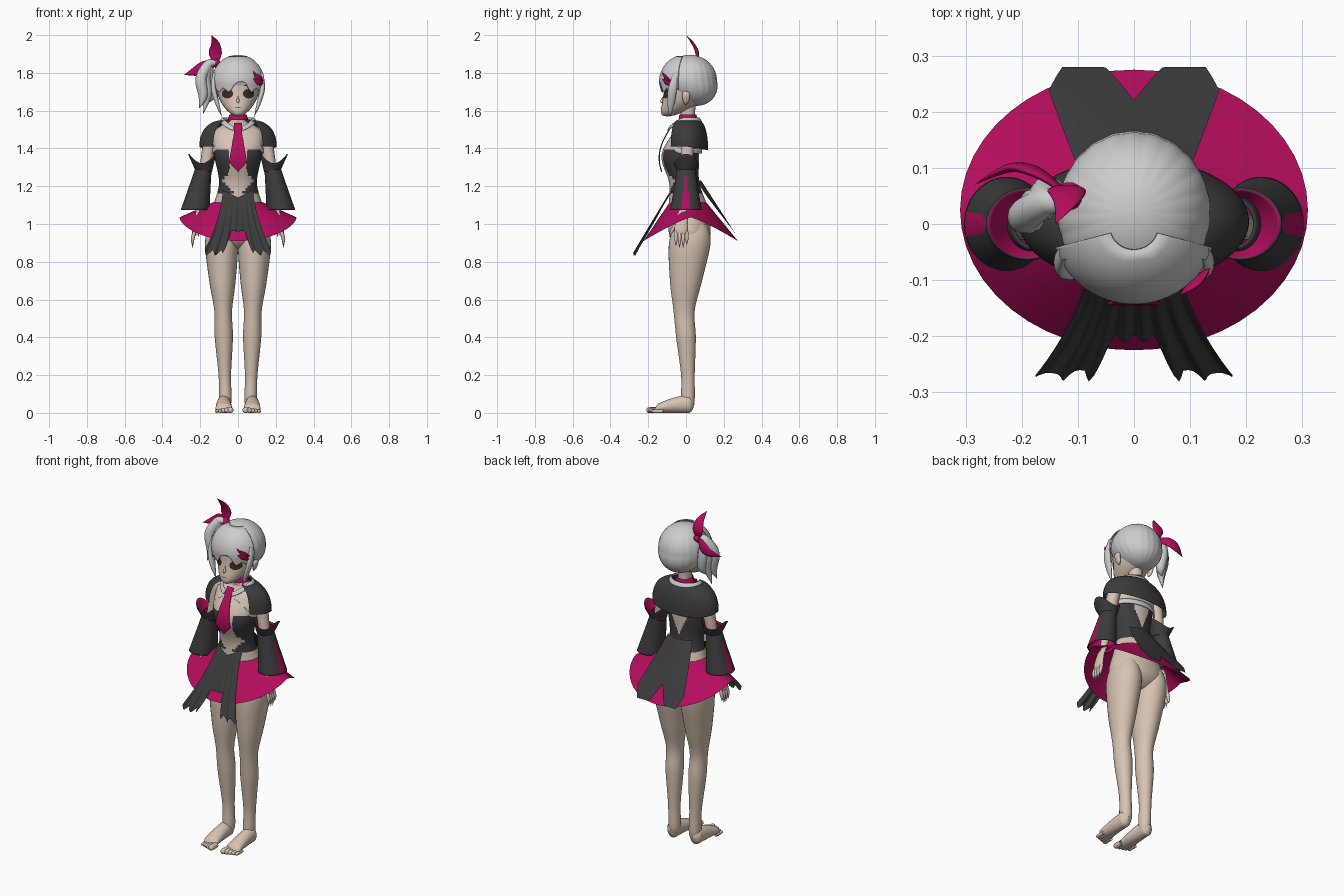
import bpy
from math import sin, cos, pi, sqrt, exp, radians
from mathutils import Vector

default_cube = bpy.data.objects.get("Cube")
if default_cube:
    bpy.data.objects.remove(default_cube)


def material(name, *colour):
    mat = bpy.data.materials.new(name)
    mat.use_nodes = True
    mat.diffuse_color = (*colour, 1)
    shader = mat.node_tree.nodes["Principled BSDF"]
    shader.inputs["Base Color"].default_value = (*colour, 1)
    return mat


skin = material("skin", .68, .55, .45)
silver = material("silver hair", .62, .61, .61)
trim = material("pale trim", .6, .6, .6)
black = material("black cloth", .045, .045, .045)
pink = material("magenta cloth", .46, .004, .11)
dark = material("dark eye", .04, .025, .025)
lips = material("lip", .25, .1, .1)


def spline(points, t):
    """Smooth curve through tuples, t from 0 to 1."""
    last = len(points) - 1
    t = min(max(t, 0), 1) * last
    start = min(int(t), last - 1)
    f = t - start
    before, a, b, after = (Vector(points[min(max(start + k, 0), last)]) for k in (-1, 0, 1, 2))
    enter, leave = (b - before) / 2, (after - a) / 2
    rise = b - a
    return a + f * (enter + f * (3 * rise - 2 * enter - leave + f * (enter + leave - 2 * rise)))


def sheet(name, shape, columns, rows, mats, closed=False, mirror=False, thick=0, rule=None):
    """Grid surface: u runs counter-clockwise, v runs downward."""
    across = columns if closed else columns + 1
    verts = [shape(i / columns, j / rows) for j in range(rows + 1) for i in range(across)]
    faces = []
    for j in range(rows):
        for i in range(columns):
            following = (i + 1) % across
            top, low = j * across, (j + 1) * across
            faces.append((top + i, low + i, low + following, top + following))
    mesh = bpy.data.meshes.new(name)
    mesh.from_pydata(verts, [], faces)
    for mat in mats:
        mesh.materials.append(mat)
    for face in mesh.polygons:
        face.use_smooth = True
        if rule:
            face.material_index = rule(face.center)
    obj = bpy.data.objects.new(name, mesh)
    bpy.context.collection.objects.link(obj)
    if mirror:
        obj.modifiers.new("mirror", 'MIRROR').use_mirror_merge = False
    if thick:
        solid = obj.modifiers.new("thickness", 'SOLIDIFY')
        solid.thickness = thick
        solid.material_offset = len(mats) - 1


def loft(name, rings, mats, columns=32, centre=lambda z: 0, **options):
    """Stacked ellipses, each given as z, y, x radius, y radius."""
    def shape(u, v):
        z, y, wide, deep = spline(rings, v)
        angle = 2 * pi * u
        return centre(z) + wide * cos(angle), y + deep * sin(angle), z
    sheet(name, shape, columns, 8 * (len(rings) - 1), mats, closed=True, **options)


def tube(name, path, mat, flat=1, ref=(0, 1, 0), mirror=False):
    """Tapered oval tube along points given as x, y, z, radius."""
    step = .01

    def shape(u, v):
        *place, radius = spline(path, v)
        ahead = (spline(path, v + step) - spline(path, v - step)).to_3d()
        side = ahead.cross(Vector(ref)).normalized()
        front = side.cross(ahead).normalized()
        angle = 2 * pi * u
        return Vector(place) + radius * (side * cos(angle) + front * flat * sin(angle))
    sheet(name, shape, 14, 8 * (len(path) - 1), [mat], closed=True, mirror=mirror)


# Torso with painted bodice
def bodice(p):
    if p.y < -.02:
        gap = max(.085 - abs(p.z - 1.23), .045 * (p.z > 1.23))
    else:
        gap = .4 * (p.z - 1.24)
    return int(1.16 < p.z < 1.4 and abs(p.x) > gap)


torso = [(1.64, .01, .04, .04), (1.55, .01, .04, .04), (1.52, .02, .09, .05), (1.48, 0, .13, .07),
         (1.36, -.03, .125, .1), (1.22, -.01, .1, .08), (1.1, .01, .13, .1),
         (.95, .02, .17, .11), (.88, .02, .1, .06), (.87, .02, 0, 0)]
loft("torso", torso, [skin, black], columns=96, rule=bodice)

# Legs, feet and toes
legs = [(1, .03, .06, .08), (.9, .02, .087, .11), (.7, 0, .07, .085), (.54, -.01, .047, .056),
        (.4, 0, .048, .052), (.2, .01, .033, .036), (.07, .01, .033, .036), (.02, .01, .02, .02)]
loft("legs", legs, [skin], centre=lambda z: .065 + .025 * z, mirror=True)


def foot(u, v):
    angle, heel = 2 * pi * u, sqrt(min(1, 8 * v))
    toe = sqrt(min(1, 8 * (1 - v)))
    height = .048 * heel * toe * (1 - .65 * v * v)
    return (.075 - (.034 + .012 * v) * heel * toe * cos(angle), .045 - .22 * v,
            .05 - .03 * v + height * (sin(angle) - .1)  if v < .1 else height * (1 + sin(angle)))


sheet("feet", foot, 24, 24, [skin], closed=True, mirror=True)
for i in range(5):
    size = .015 - .0015 * i
    x, y = .04 + .018 * i, -.2 + .007 * i
    tube("toes", [(x, y + .05, size, size), (x, y, size, size), (x, y - .01, size, 0)],
         skin, ref=(0, 0, 1), mirror=True)

# Arms and hands
tube("arms", [(.11, .01, 1.49, .02), (.14, .01, 1.47, .036), (.18, 0, 1.25, .028),
              (.21, -.01, 1.06, .018)], skin, mirror=True)
tube("palms", [(.21, -.01, 1.07, .01), (.22, -.02, 1.03, .012), (.23, -.025, .97, .014),
               (.23, -.025, .94, .01)], skin, flat=2.6, mirror=True)
for i in range(4):
    y = -.053 + .019 * i
    tip = (.88, .87, .87, .89)[i]
    tube("fingers", [(.23, y, .96, .009), (.24, y, .92, .009), (.24, y, tip, 0)], skin, mirror=True)
tube("thumbs", [(.22, -.04, 1, .01), (.21, -.07, .97, .01), (.21, -.09, .93, 0)], skin, mirror=True)


# Bell sleeves with a magenta gore and lining
def gore(p):
    depth = 1.25 - p.z
    return int(depth > 0 and p.x > .2 and abs(p.y) < .005 + .1 * depth)


loft("sleeves", [(1.32, 0, .04, .045), (1.2, 0, .057, .062), (1.075, 0, .076, .084)], [black, pink],
     columns=48, centre=lambda z: .178 + .2 * (1.32 - z), mirror=True, thick=.006, rule=gore)


# Flared points on the upper sleeves
def cuff(u, v):
    angle, flare = 2 * pi * u, 1 - v
    rise = .045 + .05 * cos(angle) ** 2
    return (.18 + .01 * flare + (.042 + .032 * flare) * cos(angle),
            (.045 + .02 * flare) * sin(angle), 1.275 + rise * flare)


sheet("sleeve_cuffs", cuff, 32, 8, [black, pink], closed=True, mirror=True, thick=.005)


# Skirt and its front and back panels
def skirt(u, v):
    angle = 2 * pi * u
    low = 1.035 - .125 * abs(sin(angle)) ** 1.2
    return ((.12 + .19 * v) * cos(angle), .01 + .015 * v + (.093 + .157 * v) * sin(angle),
            1.12 + (low - 1.12) * v)


sheet("skirt", skirt, 48, 10, [pink], closed=True)


def front_panel(u, v):
    side = 2 * u - 1
    tail = min(1, max(0, 7 * abs(side) - 2))
    v *= .58 + .42 * tail - .2 * tail * abs(4 * abs(side) % 1 - .5)
    x = side * (.08 + .03 * v + .085 * v * v)
    top = 1.14 + .04 * abs(side)
    fold = .01 * v * cos(side * 22)
    return x, -.1 - .18 * v + 5 * x * x * (1 - v) ** 2 + fold, top + (.83 - top) * v


def back_panel(u, v):
    side = 1 - 2 * u
    v *= min(1, .7 + abs(side), 1.6 - .8 * abs(side))
    x = side * (.08 + .09 * v)
    return x, .08 + .2 * v - 4 * x * x * (1 - v) ** 2, 1.23 - .31 * v


sheet("front_panel", front_panel, 60, 16, [black])
sheet("back_panel", back_panel, 48, 12, [black])


# Capelet, collar and pale chest strap
def capelet(u, v):
    angle, spread = radians(-50 + 280 * u), sin(v * pi / 2)
    return ((.08 + .125 * spread) * cos(angle), .005 + (.065 + .047 * spread) * sin(angle),
            1.55 - .14 * v * v - .02 * v * max(0, sin(angle)))


def collar(u, v):
    angle = radians(-75 + 330 * u)
    front = max(0, -sin(angle))
    return ((.084 + .016 * v) * cos(angle), (.07 + .014 * v + .02 * front) * sin(angle),
            1.565 - .022 * v - .05 * front ** 2)


def strap(u, v):
    angle = 2 * pi * u
    front = max(0, -sin(angle)) ** 2
    return .135 * cos(angle), -.02 + (.105 - .05 * front) * sin(angle), 1.4 - .028 * v + .075 * front


sheet("capelet", capelet, 48, 14, [black])
sheet("collar_trim", collar, 48, 3, [trim], thick=.006)
sheet("chest_strap", strap, 64, 3, [trim], closed=True, thick=.004)
loft("choker", [(1.58, .01, .045, .045), (1.55, .01, .055, .05)], [pink])


# Necktie with a wider knot
def tie(u, v):
    blade = min(.012 + .045 * v, .24 * (1 - v))
    half = max(blade, .022 * (v < .18))
    return half * (2 * u - 1), -.07 - .075 * sin(2.2 * v), 1.535 - .26 * v


sheet("necktie", tie, 8, 32, [pink], thick=.006)


# Head narrowing toward a forward chin
def head_slice(z):
    level = min(1, max(-1, (z - 1.725) / .155))
    jaw, radius = max(0, -level) ** 2, sqrt(1 - level * level)
    return -.1 * jaw, .112 * radius * (1 - .2 * jaw), .115 * radius


def head(u, v):
    angle, z = 2 * pi * u, 1.725 + .155 * cos(pi * v)
    y, wide, deep = head_slice(z)
    return wide * cos(angle), y + deep * sin(angle), z


sheet("head", head, 32, 32, [skin], closed=True)
tube("nose", [(0, -.12, 1.68, 0), (0, -.128, 1.65, .008), (0, -.125, 1.64, 0)], skin)
tube("ears", [(.1, 0, 1.71, 0), (.117, 0, 1.69, .01), (.11, 0, 1.65, .008), (.1, 0, 1.63, 0)],
     skin, flat=2, mirror=True)


def face_mark(name, x, z, wide, high, mat):
    """Thin oval lying on the face."""
    def shape(u, v):
        angle = 2 * pi * u
        across, up = x + wide * v * cos(angle), z + high * v * sin(angle)
        y, face_wide, face_deep = head_slice(up)
        return across, y - face_deep * sqrt(1 - (across / face_wide) ** 2) - .004, up
    sheet(name, shape, 20, 4, [mat], closed=True, mirror=x > 0)


face_mark("eyes", .056, 1.69, .03, .025, dark)
face_mark("eyebrows", .056, 1.733, .026, .003, dark)
face_mark("mouth", 0, 1.617, .016, .003, lips)


# Hair cap with strand ridges
def hair_cap(u, v):
    angle, drop = 2 * pi * u, pi * v
    radius = sin(drop) * (1 + .012 * abs(sin(11 * angle)))
    nape = max(0, -cos(drop))
    return (.135 * radius * cos(angle), .02 + .03 * nape + .142 * radius * sin(angle),
            1.76 + .135 * cos(drop))


sheet("hair_cap", hair_cap, 132, 36, [silver], closed=True)


# Swept fringe and side locks
def fringe(u, v):
    angle = -1.3 + 2.6 * u
    tooth = abs((angle * 2.2 + .3) % 1 - .5)
    low = 1.695 + .055 * exp(-20 * (angle - .1) ** 2) + .05 * tooth
    z = 1.89 + (low - 1.89) * v
    radius = sqrt(1 - ((z - 1.75) / .147) ** 2) if z > 1.75 else 1 - .9 * (1.75 - z)
    return .145 * radius * sin(angle), -.005 - .138 * radius * cos(angle), z


sheet("fringe", fringe, 90, 18, [silver], thick=.005)
tube("side_locks", [(.125, -.05, 1.8, .008), (.13, -.07, 1.72, .013), (.11, -.08, 1.64, .011),
                    (.085, -.085, 1.565, 0)], silver, flat=1.8, mirror=True)

# Side ponytail in three strands
for shift, end in ((0, 1.58), (-.02, 1.61), (.02, 1.64)):
    tube("ponytail", [(-.11, .04, 1.85, .01), (-.155, .04, 1.845, .025),
                      (-.175 + shift, .035 + shift, 1.77, .03),
                      (-.165 + shift, .03 + shift, 1.68, .025),
                      (-.185 + shift, .02 + shift, end, 0)], silver)

# Ribbon bow
tube("bow_knot", [(-.115, .05, 1.88, 0), (-.115, .05, 1.85, .025), (-.115, .05, 1.82, 0)], pink)
tube("bow_upright", [(-.115, .05, 1.85, .01), (-.12, .06, 1.9, .034), (-.12, .04, 1.95, .024),
                     (-.14, 0, 2, 0)], pink, flat=.3)
tube("bow_side", [(-.115, .05, 1.85, .01), (-.17, .09, 1.835, .03), (-.22, .1, 1.81, .026),
                  (-.285, .07, 1.79, 0)], pink, flat=.3)

# Crossed hair ornament
for high, low in ((1.8, 1.75), (1.77, 1.73), (1.81, 1.72)):
    tube("hair_ornament", [(.08, -.128, high, 0), (.11, -.105, (high + low) / 2, .014),
                           (.14, -.07, low, 0)], pink, flat=.4)
